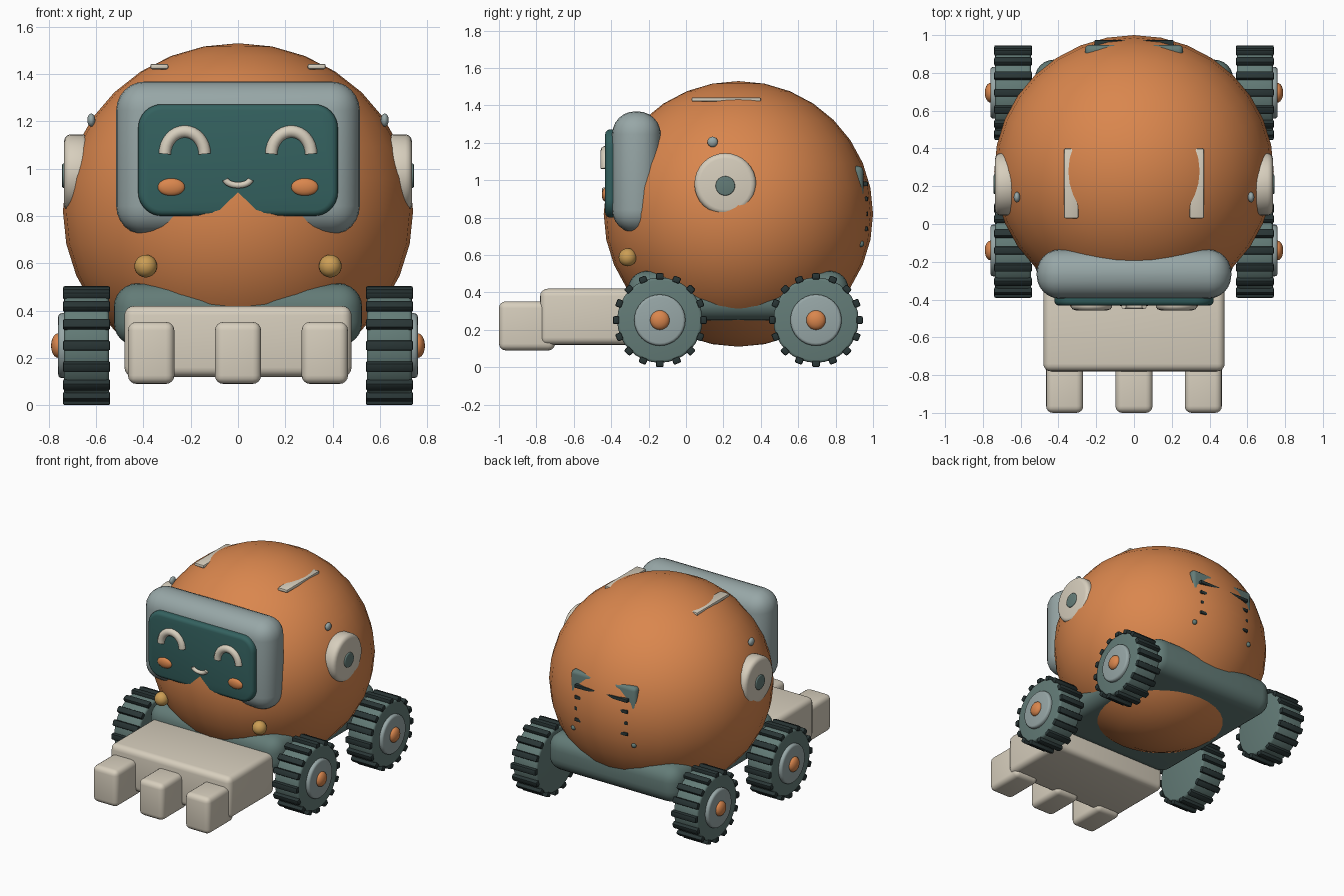
import bpy, bmesh, math
from mathutils import Matrix, Vector

old = bpy.data.objects.get("Cube")
if old:
    bpy.data.objects.remove(old, do_unlink=True)


def material(name, r, g, b):
    m = bpy.data.materials.new(name)
    m.use_nodes = True
    m.diffuse_color = (r, g, b, 1)
    m.node_tree.nodes["Principled BSDF"].inputs["Base Color"].default_value = (r, g, b, 1)
    return m


ORANGE = material("orange", .70, .24, .075)
CREAM = material("cream", .68, .62, .51)
TEAL = material("grey teal", .125, .2, .185)
STEEL = material("pale steel", .31, .385, .385)
SCREEN = material("dark teal", .034, .12, .115)
RUBBER = material("dark rubber", .022, .036, .036)
GOLD = material("gold", .6, .34, .09)


def smooth(obj):
    bpy.ops.object.select_all(action='DESELECT')
    obj.select_set(True)
    bpy.context.view_layer.objects.active = obj
    bpy.ops.object.shade_smooth_by_angle(angle=math.radians(40))


def finish(bm, name, mat):
    bmesh.ops.recalc_face_normals(bm, faces=bm.faces)
    me = bpy.data.meshes.new(name)
    bm.to_mesh(me)
    bm.free()
    me.materials.append(mat)
    obj = bpy.data.objects.new(name, me)
    bpy.context.collection.objects.link(obj)
    smooth(obj)
    return obj


def box(name, lo, hi, bevel, mat, segs=4, corner=0):
    """Rounded box; corner first rounds the outline seen from the front."""
    lo, hi = Vector(lo), Vector(hi)
    bm = bmesh.new()
    bmesh.ops.create_cube(bm, size=1, matrix=Matrix.Translation((lo + hi) / 2)
                          @ Matrix.Diagonal((*(hi - lo), 1)))
    edges = bm.edges[:]
    if corner:
        along = [e for e in edges if abs(e.verts[0].co.y - e.verts[1].co.y) > 1e-4]
        bmesh.ops.bevel(bm, geom=along, offset=corner, segments=8, profile=.5, affect='EDGES')
        edges = [e for e in bm.edges if all(v.co.y < lo.y + 1e-4 for v in e.verts)]
    bmesh.ops.bevel(bm, geom=edges, offset=bevel, segments=segs, profile=.5, affect='EDGES')
    return finish(bm, name, mat)


def ball(name, centre, radii, mat, u=24, v=12):
    bm = bmesh.new()
    bmesh.ops.create_uvsphere(bm, u_segments=u, v_segments=v, radius=1,
                              matrix=Matrix.Translation(centre) @ Matrix.Diagonal((*radii, 1)))
    return finish(bm, name, mat)


def disc(name, x0, x1, y, z, r, bevel, mat, segs=32):
    """Cylinder along x with rounded rims."""
    bm = bmesh.new()
    bmesh.ops.create_cone(bm, cap_ends=True, segments=segs, radius1=r, radius2=r,
                          depth=abs(x1 - x0),
                          matrix=Matrix.Translation(((x0 + x1) / 2, y, z))
                          @ Matrix.Rotation(math.pi / 2, 4, 'Y'))
    rims = [e for e in bm.edges if abs(e.verts[0].co.x - e.verts[1].co.x) < 1e-4]
    bmesh.ops.bevel(bm, geom=rims, offset=bevel, segments=3, profile=.5, affect='EDGES')
    return finish(bm, name, mat)


def tube(name, points, radius, mat):
    cu = bpy.data.curves.new(name, 'CURVE')
    cu.dimensions = '3D'
    cu.bevel_depth, cu.bevel_resolution, cu.use_fill_caps = radius, 3, True
    sp = cu.splines.new('POLY')
    sp.points.add(len(points) - 1)
    for p, co in zip(sp.points, points):
        p.co = (*co, 1)
    cu.materials.append(mat)
    obj = bpy.data.objects.new(name, cu)
    bpy.context.collection.objects.link(obj)
    bpy.ops.object.select_all(action='DESELECT')
    obj.select_set(True)
    bpy.context.view_layer.objects.active = obj
    bpy.ops.object.convert(target='MESH')
    smooth(bpy.context.object)


def arc(cx, y, cz, rx, rz, a0, a1, n=16):
    angles = [math.radians(a0 + (a1 - a0) * i / n) for i in range(n + 1)]
    return [(cx + rx * math.cos(a), y, cz + rz * math.sin(a)) for a in angles]


def wheel(label, side, y, z=.252):
    disc(label + "_tyre", side * .545, side * .735, y, z, .228, .015, TEAL)
    disc(label + "_hub", side * .70, side * .76, y, z, .137, .015, STEEL)
    ball(label + "_cap", (side * .76, y, z), (.03, .052, .052), ORANGE)
    # Tread blocks round the tyre
    bm = bmesh.new()
    for i in range(16):
        spin = Matrix.Rotation(math.tau * i / 16, 4, 'X')
        bmesh.ops.create_cube(bm, size=1, matrix=Matrix.Translation((side * .64, y, z)) @ spin
                              @ Matrix.Translation((0, 0, .234))
                              @ Matrix.Diagonal((.2, .042, .034, 1)))
    bmesh.ops.bevel(bm, geom=bm.edges[:], offset=.008, segments=2, profile=.5, affect='EDGES')
    finish(bm, label + "_tread", RUBBER)


# Body and chassis
ball("body", (0, .28, .82), (.74, .72, .71), ORANGE, 32, 16)
box("chassis", (-.525, -.31, .25), (.525, .87, .515), .1, TEAL, 6)

# Face
box("visor_frame", (-.515, -.395, .72), (.515, -.135, 1.368), .122, STEEL, 6)
box("face_screen", (-.422, -.432, .80), (.422, -.36, 1.272), .025, SCREEN, 3, corner=.1)
tube("mouth", arc(0, -.436, .96, .055, .03, 190, 350), .014, CREAM)

# Front scoop
box("scoop_base", (-.48, -.78, .12), (.48, -.26, .42), .04, CREAM)
for i, x in enumerate((-.367, 0, .367)):
    box(f"scoop_finger_{i + 1}", (x - .098, -1, .09), (x + .098, -.7, .352), .036, CREAM)

# Rear panel with vent slits
box("rear_panel", (-.26, .88, .70), (.26, .948, 1.075), .025, TEAL, 3)
for i in range(4):
    z = .98 - .08 * i
    box(f"vent_slit_{i + 1}", (-.21, .93, z - .012), (.21, .973, z + .012), .005, RUBBER, 2)

# Mirrored details
for name, s in (("left", 1), ("right", -1)):
    tube(name + "_eye", arc(s * .225, -.43, 1.062, .084, .095, 0, 180), .027, CREAM)
    ball(name + "_cheek", (s * .282, -.43, .922), (.058, .02, .037), ORANGE)
    ball(name + "_lamp", (s * .39, -.312, .588), (.048, .048, .048), GOLD)
    disc(name + "_ear", s * .63, s * .735, .21, .98, .165, .028, CREAM)
    disc(name + "_ear_hub", s * .70, s * .743, .21, .97, .052, .006, TEAL, 24)
    ball(name + "_side_bolt", (s * .62, .142, 1.205), (.017, .028, .028), STEEL, 16, 8)
    ball(name + "_rear_bolt", (s * .24, .935, .66), (.018, .018, .018), TEAL, 16, 8)
    box(name + "_roof_rail", (s * .3325 - .038, .03, 1.42), (s * .3325 + .038, .40, 1.443),
        .008, CREAM, 2)
    wheel(name + "_front_wheel", s, -.14)
    wheel(name + "_rear_wheel", s, .695)
